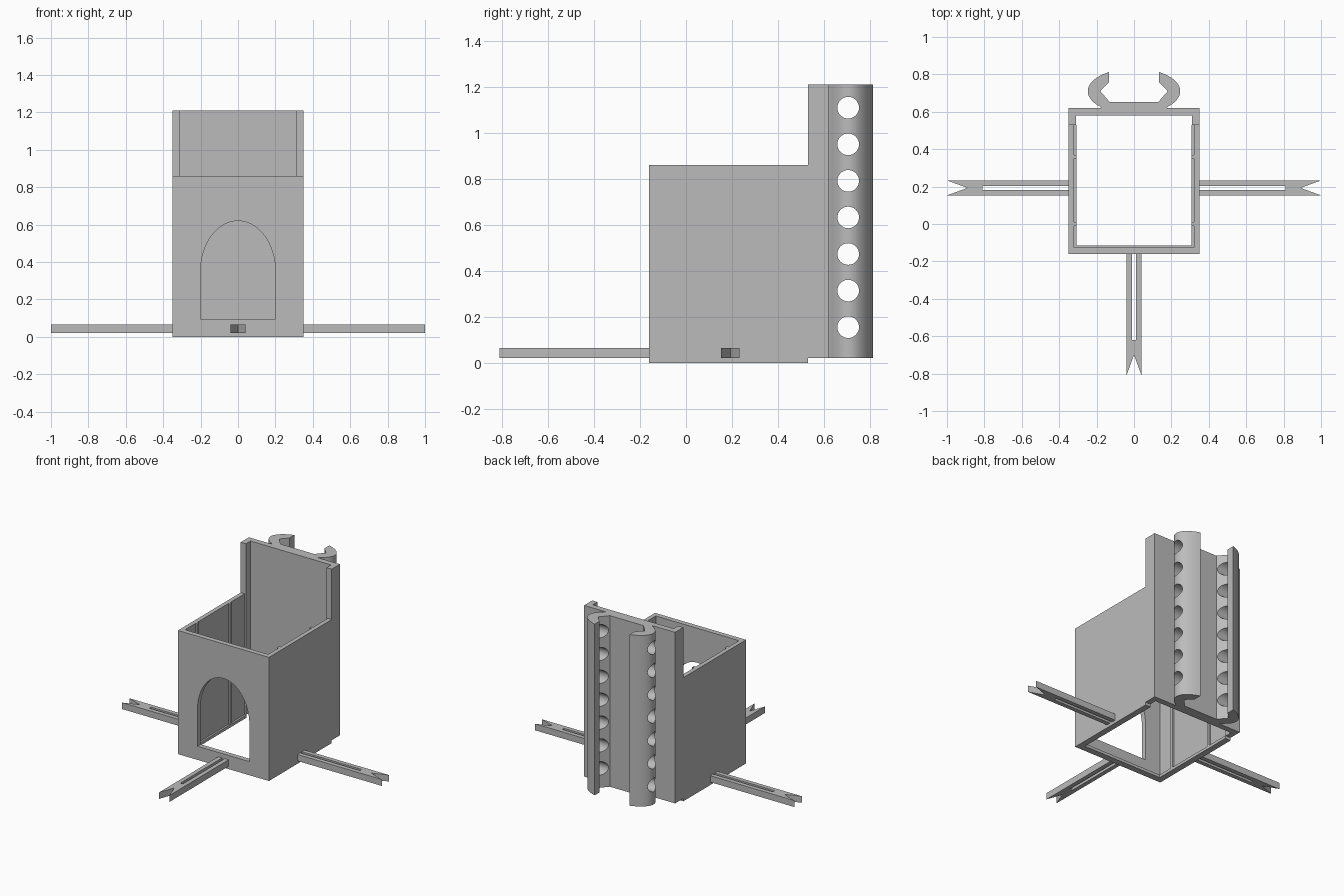
import bpy, bmesh, math
from mathutils import Matrix, Vector

cube = bpy.data.objects.get("Cube")
if cube:
    bpy.data.objects.remove(cube, do_unlink=True)

grey = bpy.data.materials.new("plain grey")
grey.use_nodes = True
grey.diffuse_color = (0.5, 0.5, 0.5, 1)
grey.node_tree.nodes["Principled BSDF"].inputs["Base Color"].default_value = (0.5, 0.5, 0.5, 1)


def prism(name, outline, low, high, matrix=Matrix()):
    """Extrude a flat outline from low to high along local z."""
    bm = bmesh.new()
    face = bm.faces.new([bm.verts.new((x, y, low)) for x, y in outline])
    top = bmesh.ops.extrude_face_region(bm, geom=[face])
    moved = [v for v in top["geom"] if isinstance(v, bmesh.types.BMVert)]
    bmesh.ops.translate(bm, verts=moved, vec=(0, 0, high - low))
    bmesh.ops.transform(bm, matrix=matrix, verts=bm.verts)
    bmesh.ops.recalc_face_normals(bm, faces=bm.faces)
    mesh = bpy.data.meshes.new(name)
    bm.to_mesh(mesh)
    bm.free()
    mesh.materials.append(grey)
    obj = bpy.data.objects.new(name, mesh)
    bpy.context.collection.objects.link(obj)
    return obj


def mirrored(half):
    return half + [(-x, y) for x, y in reversed(half)]


def u_outline(outer, inner, front, inner_front, back):
    """U-shaped wall seen from above, open towards the back."""
    return mirrored([(outer, front), (outer, back), (inner, back), (inner, inner_front)])[0:4] + \
        [(-inner, inner_front), (-inner, back), (-outer, back), (-outer, front)]


def ellipse(cx, cy, rx, ry, start, end, steps):
    angles = [start + (end - start) * i / steps for i in range(steps + 1)]
    return [(cx + rx * math.cos(a), cy + ry * math.sin(a)) for a in angles]


def cut(target, cutter):
    mod = target.modifiers.new("cut", "BOOLEAN")
    mod.operation = "DIFFERENCE"
    mod.solver = "EXACT"
    mod.object = cutter
    bpy.context.view_layer.objects.active = target
    with bpy.context.temp_override(object=target, active_object=target):
        bpy.ops.object.modifier_apply(modifier=mod.name)
    bpy.data.objects.remove(cutter, do_unlink=True)


# Front and side walls, with the arched doorway
walls = prism("box_walls", u_outline(0.35, 0.32, -0.16, -0.125, 0.53), 0, 0.86)
stand_up = Matrix.Rotation(math.pi / 2, 4, "X")
arch = [(-0.2, 0.095), (0.2, 0.095)] + ellipse(0, 0.35, 0.2, 0.27, 0, math.pi, 32)
cut(walls, prism("arch_cutter", arch, 0.05, 0.3, stand_up))

# Lip around the inside bottom edge
prism("bottom_lip", u_outline(0.322, 0.307, -0.13, -0.115, 0.53), 0, 0.02)

# Slim vertical ribs on the inside of the side walls
for side, label in ((1, "left"), (-1, "right")):
    for place, y in (("front", 0.0), ("back", 0.36)):
        rib = [(side * 0.322, y - 0.01), (side * 0.307, y - 0.01),
               (side * 0.307, y + 0.01), (side * 0.322, y + 0.01)]
        prism(f"{label}_{place}_rib", rib, 0.0, 0.86)

# Tall back panel with a flange on each side
flange = [(0.35, 0.62), (0.35, 0.53), (0.31, 0.53), (0.31, 0.58)]
prism("back_panel", mirrored(flange), 0.02, 1.21)

# Open clip on the back, with a row of holes through both jaws
start = -math.asin(0.09 / 0.125)
end = math.acos(0.135 / 0.247)
jaw = ellipse(0, 0.71, 0.247, 0.122, start, end, 24)
jaw[0] = (jaw[0][0], 0.615)
jaw += [(0.135, 0.757), (0.18, 0.71), (0.13, 0.652)]
clip = prism("back_clip", mirrored(jaw), 0.02, 1.21)
sideways = Matrix.Rotation(math.pi / 2, 4, "Y")
for i in range(7):
    hole = ellipse(0, 0, 0.047, 0.047, 0, math.tau, 32)[:-1]
    spot = Matrix.Translation(Vector((0, 0.705, 0.155 + i * 0.159)))
    cut(clip, prism("hole_cutter", hole, -0.4, 0.4, spot @ sideways))

# Slotted legs with forked tips, drawn pointing along +x
leg = [(0, 0.04), (0.65, 0.04), (0.54, 0), (0.65, -0.04), (0, -0.04), (0, -0.01),
       (0.46, -0.01), (0.46, 0.01), (0, 0.01)]
for name, x, y, turn in (("left_leg", 0.35, 0.193, 0), ("right_leg", -0.35, 0.193, math.pi),
                         ("front_leg", 0, -0.16, -math.pi / 2)):
    place = Matrix.Translation((x, y, 0)) @ Matrix.Rotation(turn, 4, "Z")
    prism(name, leg, 0.02, 0.065, place)

# Smooth the curved clip and doorway while keeping edges sharp
bpy.ops.object.select_all(action="DESELECT")
for obj in (clip, walls):
    obj.select_set(True)
bpy.context.view_layer.objects.active = clip
bpy.ops.object.shade_smooth_by_angle(angle=math.radians(30))
